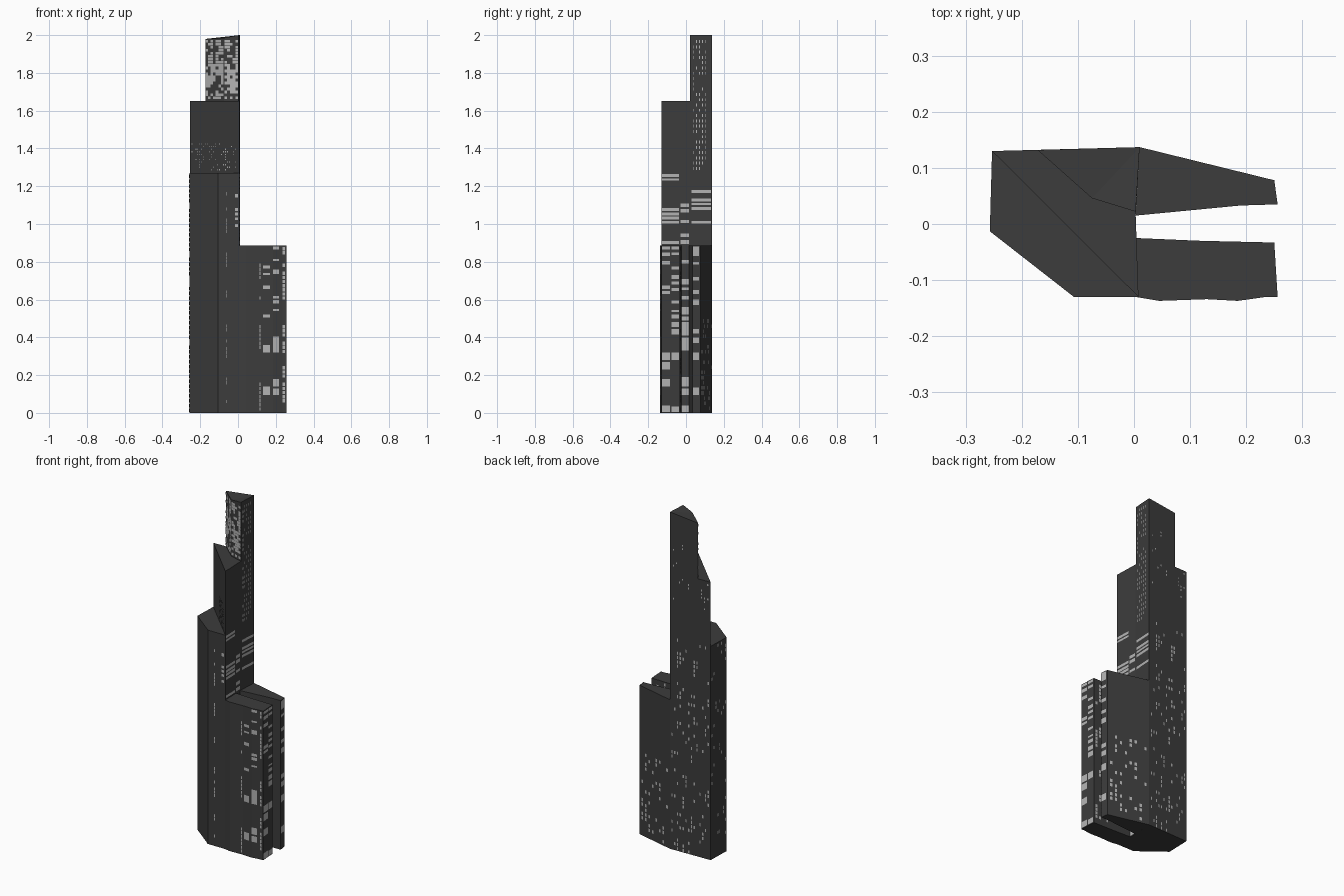
import bpy, bmesh, random
from mathutils import Vector

random.seed(4)


def material(name, v):
    m = bpy.data.materials.new(name)
    m.diffuse_color = (v, v, v, 1)
    return m


CONCRETE = material("dark grey wall", 0.045)
LIT = material("lit window", 0.45)


def finish(name, bm, mats):
    me = bpy.data.meshes.new(name)
    bm.to_mesh(me)
    bm.free()
    for m in mats:
        me.materials.append(m)
    ob = bpy.data.objects.new(name, me)
    bpy.context.collection.objects.link(ob)
    return ob


def prism(name, outline, z0, z1, tops=None):
    """Extrude a counterclockwise outline; tops gives a height per corner."""
    bm = bmesh.new()
    n = len(outline)
    low = [bm.verts.new((x, y, z0)) for x, y in outline]
    up = [bm.verts.new((x, y, tops[i] if tops else z1)) for i, (x, y) in enumerate(outline)]
    bm.faces.new(low[::-1])
    roof = bm.faces.new(up)
    for i in range(n):
        j = (i + 1) % n
        bm.faces.new((low[i], low[j], up[j], up[i]))
    if tops:
        bmesh.ops.triangulate(bm, faces=[roof])
    return finish(name, bm, [CONCRETE])


def even(n, a=0.03, b=0.97, fill=0.5):
    """n evenly spaced column ranges along a wall, as fractions."""
    s = (b - a) / n
    return [(a + s * (i + 0.5 - fill / 2), a + s * (i + 0.5 + fill / 2)) for i in range(n)]


def pane(bm, p, q, u, z, mat):
    """One thin pane on the wall p-q (outside on the right of p to q)."""
    p, q = Vector((*p, 0)), Vector((*q, 0))
    d = q - p
    off = Vector((d.y, -d.x, 0)).normalized() * 0.0015
    f = bm.faces.new([bm.verts.new(p + d * a + off + Vector((0, 0, b)))
                      for a, b in ((u[0], z[0]), (u[1], z[0]), (u[1], z[1]), (u[0], z[1]))])
    f.material_index = mat


def windows(name, p, q, cols, z0, z1, floor=0.022, fill=0.8, lit=0.2, unlit=0.0, keep=0.3):
    """Random grid of lit panes and unlit wall-coloured panes."""
    bm = bmesh.new()
    rows = max(1, round((z1 - z0) / floor))
    h = (z1 - z0) / rows
    for u in cols:
        state = False
        for r in range(rows):
            if random.random() > keep:
                state = random.random() < lit
            if state or random.random() < unlit:
                m = z0 + h * (r + 0.5)
                pane(bm, p, q, u, (m - h * fill / 2, m + h * fill / 2), 0 if state else 1)
    finish(name, bm, [LIT, CONCRETE])


def bands(name, p, q, u, spans, z0, z1, floor=0.022):
    """Lit panes at the given heights over a column of unlit floor panels."""
    bm = bmesh.new()
    for z in spans:
        pane(bm, p, q, u, z, 0)
    rows = round((z1 - z0) / floor)
    for r in range(rows):
        a = z0 + r * (z1 - z0) / rows
        b = a + floor * 0.8
        if all(b < s[0] or a > s[1] for s in spans):
            pane(bm, p, q, u, (a, b), 1)
    finish(name, bm, [LIT, CONCRETE])


# Footprint corners
NW, W, SW = (-0.253, 0.13), (-0.257, -0.013), (-0.107, -0.13)
SE, E, NE = (0.008, -0.13), (0.003, 0.016), (0.01, 0.137)
TA, TB, TC = (-0.172, 0.132), (-0.075, 0.046), (0.003, 0.022)

# Main masses
prism("main_tower", [W, SW, SE, E, NE, NW], 0, 1.27)
prism("middle_tower", [NW, SE, E, NE], 1.27, 1.65)
prism("top_tower", [TA, TB, TC, NE], 1.65, 2, tops=[1.98, 1.985, 2.0, 2.0])
fw = [(0.003, -0.13), (0.045, -0.137), (0.13, -0.134), (0.185, -0.137), (0.235, -0.13),
      (0.256, -0.13), (0.25, -0.033), (0.12, -0.03), (0.003, -0.025)]
bw = [(0.003, 0.015), (0.19, 0.033), (0.256, 0.035), (0.25, 0.078), NE]
prism("front_wing", fw, 0, 0.885)
prism("back_wing", bw, 0, 0.885)

# Top tower windows
windows("top_windows_left", TA, TB, even(7, 0.02, 0.98, 1), 1.66, 1.975, 0.016, 0.92, 0.62, 0.2)
windows("top_windows_right", TB, TC, even(5, 0.05, 0.97, 1), 1.66, 1.975, 0.016, 0.92, 0.62, 0.2)
windows("top_windows_side", E, NE, even(5, 0.12, 0.8, 0.28), 1.28, 1.98, 0.028, 0.55, 0.6, 0.6, 0.1)
windows("top_windows_back", NE, TA, even(4, 0.08, 0.5, 0.35), 1.66, 1.83, 0.02, 0.5, 0.12, 0.9, 0.1)

# Middle tower windows
windows("middle_windows_front", NW, SE, even(24, 0.02, 0.98, 0.35), 1.28, 1.43, 0.014, 0.45, 0.25, 0.7, 0.1)
windows("middle_windows_back_a", NE, NW, even(6, 0.05, 0.5, 0.35), 1.46, 1.63, 0.02, 0.5, 0.15, 0.9, 0.1)
windows("middle_windows_back_b", NE, NW, even(3, 0.74, 0.97, 0.35), 1.47, 1.64, 0.02, 0.5, 0.25, 0.9, 0.1)

# Main tower: ribbed diagonal, dashed columns, banded end wall
windows("diagonal_ribs", W, SW, even(15, 0.0, 1.0, 0.4), 0, 1.265, 0.02, 0.9, 0, 1)
windows("front_column", SW, SE, [(0.37, 0.41)], 0.01, 1.25, 0.02, 0.85, 0.33, 0.5)
bands("front_column_high", SW, SE, (0.8, 0.93),
      [(1.14, 1.16), (1.07, 1.085), (1.045, 1.06), (1.02, 1.035), (0.985, 1.0)], 0.9, 1.2)
bands("end_bands_front", SE, E, (0.02, 0.64),
      [(1.25, 1.265), (1.23, 1.242), (1.07, 1.085), (1.045, 1.06), (1.025, 1.04), (1.002, 1.017),
       (0.895, 0.91)], 0.89, 1.27, 0.02)
bands("end_bands_centre", SE, E, (0.69, 0.99),
      [(1.09, 1.108), (1.06, 1.08), (1.005, 1.02), (0.93, 0.95), (0.895, 0.915), (0.79, 0.81),
       (0.68, 0.71), (0.65, 0.665), (0.6, 0.62), (0.52, 0.56), (0.49, 0.51), (0.41, 0.48),
       (0.33, 0.4), (0.14, 0.19), (0.095, 0.13), (0.005, 0.04)], 0, 1.12)
bands("end_bands_back", E, NE, (0.1, 0.97),
      [(1.165, 1.18), (1.12, 1.135), (1.1, 1.112), (1.075, 1.09), (1.002, 1.017)], 0.89, 1.2, 0.02)
windows("back_columns", NE, NW, even(14, 0.02, 0.98, 0.45), 0, 1.265, 0.026, 0.7, 0.14, 0.9, 0.1)
windows("left_columns", NW, W, even(8, 0.02, 0.98, 0.45), 0, 1.265, 0.026, 0.7, 0.12, 0.9, 0.1)

# Front wing windows, wall by wall
windows("wing_seam", fw[0], fw[1], [(0.7, 0.78)], 0, 0.5, 0.5, 1, 0, 1)
windows("wing_front_narrow", fw[1], fw[2], [(0.82, 0.88)], 0.01, 0.88, 0.022, 0.8, 0.4, 0.6)
bands("wing_front_a", fw[2], fw[3], (0.06, 0.7),
      [(0.765, 0.78), (0.73, 0.74), (0.655, 0.675), (0.505, 0.522), (0.32, 0.36), (0.095, 0.14)], 0.01, 0.88)
bands("wing_front_b", fw[3], fw[4], (0.02, 0.66),
      [(0.865, 0.88), (0.805, 0.815), (0.735, 0.76), (0.605, 0.62), (0.58, 0.598), (0.54, 0.55),
       (0.32, 0.405), (0.14, 0.18), (0.095, 0.13)], 0.01, 0.88)
windows("wing_front_c", fw[4], fw[5], [(0.05, 0.6)], 0.01, 0.88, 0.022, 0.8, 0.38, 0.9)
bands("wing_end_a", fw[5], fw[6], (0.02, 0.47),
      [(0.865, 0.88), (0.83, 0.85), (0.785, 0.805), (0.655, 0.675), (0.63, 0.645), (0.28, 0.32),
       (0.23, 0.27), (0.14, 0.18), (0.005, 0.04)], 0.01, 0.88)
bands("wing_end_b", fw[5], fw[6], (0.56, 0.95),
      [(0.865, 0.88), (0.835, 0.85), (0.76, 0.775), (0.71, 0.73), (0.68, 0.695), (0.645, 0.66),
       (0.58, 0.595), (0.535, 0.545), (0.5, 0.52), (0.455, 0.48), (0.415, 0.445), (0.28, 0.32),
       (0.005, 0.035)], 0.01, 0.88)
windows("wing_inner", fw[6], fw[7], even(5), 0.01, 0.88, 0.022, 0.8, 0.2, 0.7)

# Back wing windows
windows("back_wing_inner", bw[0], bw[1], even(6), 0.01, 0.88, 0.022, 0.8, 0.2, 0.7)
bands("back_wing_end", bw[2], bw[3], (0.02, 0.8),
      [(0.83, 0.88), (0.785, 0.8), (0.7, 0.72), (0.63, 0.65), (0.57, 0.6), (0.42, 0.445),
       (0.37, 0.4), (0.28, 0.32), (0.095, 0.135)], 0.01, 0.88)
windows("back_wing_back", bw[3], bw[4], even(8, 0.03, 0.97, 0.45), 0.01, 0.5, 0.028, 0.7, 0.25, 0.9, 0.1)
